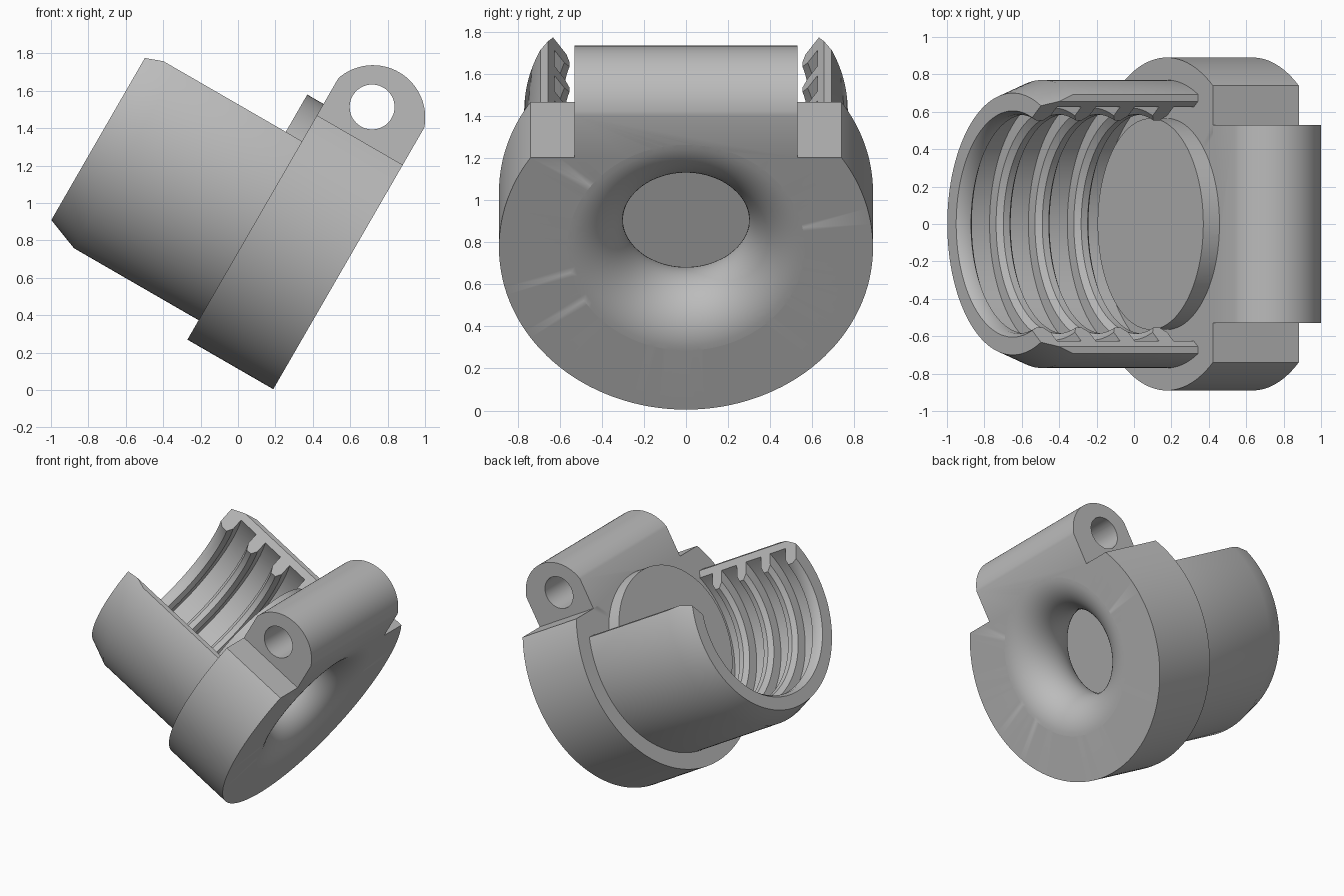
import bpy, bmesh, math
from mathutils import Matrix, Vector

cube = bpy.data.objects.get("Cube")
if cube:
    bpy.data.objects.remove(cube, do_unlink=True)

grey = bpy.data.materials.new("plain grey")
grey.use_nodes = True
grey.diffuse_color = (0.5, 0.5, 0.5, 1)
grey.node_tree.nodes["Principled BSDF"].inputs["Base Color"].default_value = (0.5, 0.5, 0.5, 1)

# Parts are laid out along a local x axis, then tilted as a whole
TILT = Matrix.Translation((0.495, 0, 0.855)) @ Matrix.Rotation(math.radians(30), 4, 'Y')
BACK, FRONT = -0.37, 0.16
MID, HALF = (BACK + FRONT) / 2, (FRONT - BACK) / 2


def finish(name, bm):
    bmesh.ops.remove_doubles(bm, verts=bm.verts, dist=0.0001)
    bmesh.ops.recalc_face_normals(bm, faces=bm.faces)
    bm.transform(TILT)
    mesh = bpy.data.meshes.new(name)
    bm.to_mesh(mesh)
    bm.free()
    mesh.materials.append(grey)
    obj = bpy.data.objects.new(name, mesh)
    bpy.context.collection.objects.link(obj)
    return obj


def lathe(name, profile, closed=False, steps=128):
    """Spin (radius, along) points around the local x axis."""
    bm = bmesh.new()
    verts = [bm.verts.new((s, 0, -r)) for r, s in profile]
    edges = [bm.edges.new(pair) for pair in zip(verts, verts[1:])]
    if closed:
        edges.append(bm.edges.new((verts[-1], verts[0])))
    bmesh.ops.spin(bm, geom=verts + edges, axis=(1, 0, 0), cent=(0, 0, 0),
                   angle=math.tau, steps=steps, use_merge=False)
    return finish(name, bm)


def prism(name, points, sweep):
    """Extrude a polygon along a vector."""
    bm = bmesh.new()
    face = bm.faces.new([bm.verts.new(p) for p in points])
    out = bmesh.ops.extrude_face_region(bm, geom=[face])["geom"]
    bmesh.ops.translate(bm, vec=Vector(sweep),
                        verts=[v for v in out if isinstance(v, bmesh.types.BMVert)])
    return finish(name, bm)


def combine(obj, other, operation):
    mod = obj.modifiers.new(operation, 'BOOLEAN')
    mod.operation, mod.solver, mod.object = operation, 'EXACT', other
    bpy.context.view_layer.objects.active = obj
    bpy.ops.object.modifier_apply(modifier=mod.name)
    bpy.data.objects.remove(other, do_unlink=True)


def circle(s, h, radius, start, end, count, y):
    angles = [start + (end - start) * i / count for i in range(count + 1)]
    return [(s + radius * math.cos(a), y, h + radius * math.sin(a)) for a in angles]


# Collar disc with a flat top
collar = lathe("collar", [(0, BACK), (0.89, BACK), (0.89, FRONT), (0, FRONT)])
top_cut = prism("top_cut", [(-1, -1, 0.495), (1, -1, 0.495), (1, 1, 0.495), (-1, 1, 0.495)],
                (0, 0, 1))
combine(collar, top_cut, 'DIFFERENCE')

# Hinge lug with a rounded top and a pin hole
W = 0.53
tip = math.acos(HALF / 0.28)
lug = [(FRONT, -W, 0.3)] + circle(MID, 0.634, 0.28, tip, math.pi - tip, 32, -W) + [(BACK, -W, 0.3)]
combine(collar, prism("hinge_lug", lug, (0, 2 * W, 0)), 'UNION')
pin = circle(-0.137, 0.681, 0.12, 0, math.tau, 48, -1)[:-1]
combine(collar, prism("pin_hole", pin, (0, 2, 0)), 'DIFFERENCE')

# Throat rounded on both sides
arc = [math.pi * i / 32 for i in range(33)]
throat = [(0.565 - HALF * math.sin(a), MID - HALF * math.cos(a)) for a in arc]
throat = [(0, BACK - 0.1), (0.565, BACK - 0.1)] + throat + [(0.565, FRONT + 0.1), (0, FRONT + 0.1)]
combine(collar, lathe("throat_cut", throat), 'DIFFERENCE')

# Sleeve with inner ridges and a tapered end
GROOVE, RIDGE, END = 0.69, 0.585, -1.32
sleeve_profile = [(GROOVE, BACK + 0.02), (0.77, BACK + 0.02), (0.77, -1.14), (0.70, END),
                  (0.605, END), (RIDGE, -1.285), (RIDGE, -1.24), (0.62, -1.215), (GROOVE, -1.215)]
for i in range(1, 4):
    c = -1.26 + 0.24 * i
    sleeve_profile += [(GROOVE, c - 0.045), (0.62, c - 0.045), (RIDGE, c - 0.02),
                       (RIDGE, c + 0.02), (0.62, c + 0.045), (GROOVE, c + 0.045)]
sleeve = lathe("ridged_sleeve", sleeve_profile, closed=True)

# Open top of the sleeve: sloped sides ending in narrow flats
half = [(0.427, 0), (0.656, 0.335), (1, 0.335), (1, 1)]
outline = half + [(-y, h) for y, h in reversed(half)]
combine(sleeve, prism("sleeve_opening", [(-1.6, y, h) for y, h in outline], (1.4, 0, 0)),
        'DIFFERENCE')

# Smooth curves, sharp corners
bpy.ops.object.select_all(action='DESELECT')
for obj in (collar, sleeve):
    obj.select_set(True)
bpy.context.view_layer.objects.active = collar
bpy.ops.object.shade_smooth_by_angle(angle=math.radians(30))
